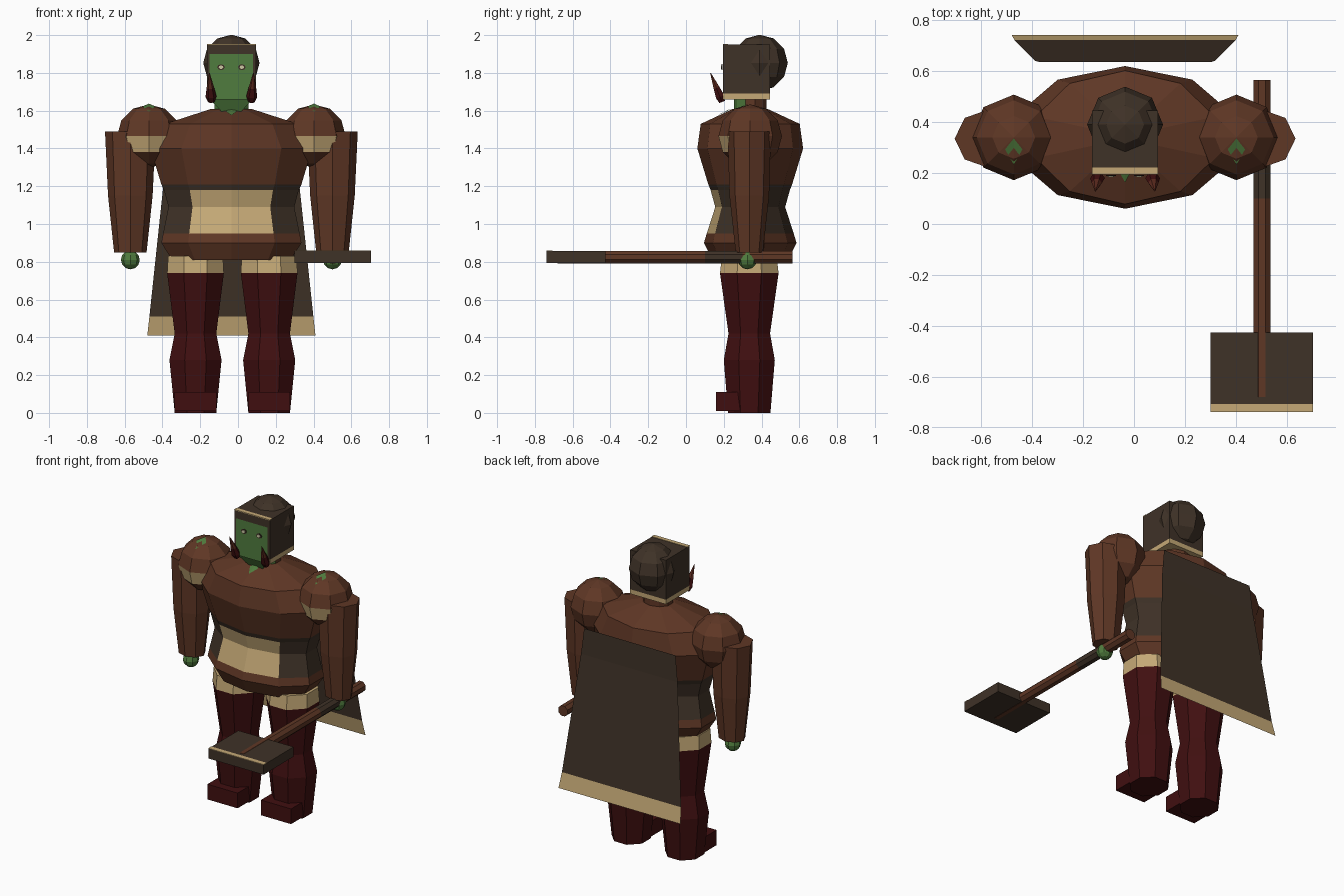
import bpy, bmesh
from math import cos, sin, pi, radians
from mathutils import Vector
from mathutils.bvhtree import BVHTree

if "Cube" in bpy.data.objects:
    bpy.data.objects.remove(bpy.data.objects["Cube"])


def material(name, r, g, b):
    lin = [((c / 255 + 0.055) / 1.055) ** 2.4 for c in (r, g, b)] + [1]
    m = bpy.data.materials.new(name)
    m.use_nodes = True
    m.diffuse_color = lin
    m.node_tree.nodes["Principled BSDF"].inputs["Base Color"].default_value = lin
    return m


BROWN = material("brown leather", 95, 55, 37)
DARK = material("dark iron", 63, 50, 39)
TAN = material("tan trim", 197, 169, 118)
MAROON = material("maroon cloth", 64, 15, 16)
GREEN = material("green skin", 80, 124, 62)
RUST = material("tusk rust", 92, 42, 30)
PALE = material("pale eye", 205, 200, 165)
CX, CY = -0.035, 0.34  # body axis


def finish(name, bm, mats, rule=None):
    """Turn a bmesh into a flat shaded object; rule picks a material per face."""
    bm.normal_update()
    if rule:
        for f in bm.faces:
            f.material_index = rule(f.calc_center_median(), f.normal)
    me = bpy.data.meshes.new(name)
    bm.to_mesh(me)
    bm.free()
    for m in mats:
        me.materials.append(m)
    ob = bpy.data.objects.new(name, me)
    bpy.context.collection.objects.link(ob)
    return ob


def loft(name, x, y, rings, mats, rule=None, n=8, phase=0):
    """Stack elliptical rings given as (z, rx, ry) and cap both ends."""
    bm = bmesh.new()
    loops = []
    for z, rx, ry in rings:
        angles = [radians(phase) + 2 * pi * i / n for i in range(n)]
        loops.append([bm.verts.new((x + rx * cos(a), y + ry * sin(a), z)) for a in angles])
    for a, b in zip(loops, loops[1:]):
        for i in range(n):
            j = (i + 1) % n
            bm.faces.new((a[i], a[j], b[j], b[i]))
    bm.faces.new(loops[0][::-1])
    bm.faces.new(loops[-1])
    return finish(name, bm, mats, rule)


def box(name, lo, hi, mat):
    bm = bmesh.new()
    bmesh.ops.create_cube(bm, size=1)
    for v in bm.verts:
        v.co = [lo[k] + (v.co[k] + 0.5) * (hi[k] - lo[k]) for k in range(3)]
    return finish(name, bm, [mat])


def ball(name, center, r, mats, rule=None, seg=8, rings=6):
    bm = bmesh.new()
    bmesh.ops.create_uvsphere(bm, u_segments=seg, v_segments=rings, radius=r)
    bmesh.ops.translate(bm, vec=center, verts=bm.verts)
    return finish(name, bm, mats, rule)


def skin_patch(name, target, x, back, wide, front, half):
    """Kite shaped patch laid on the upper surface of a part."""
    tree = BVHTree.FromPolygons([v.co for v in target.data.vertices],
                                [p.vertices[:] for p in target.data.polygons])
    bm = bmesh.new()
    vs = []
    for px, py in ((x, back), (x - half, wide), (x, front), (x + half, wide)):
        hit = tree.ray_cast(Vector((px, py, 3)), Vector((0, 0, -1)))[0]
        vs.append(bm.verts.new(hit + Vector((0, -0.002, 0.005))))
    bm.faces.new((vs[0], vs[1], vs[2]))
    bm.faces.new((vs[0], vs[2], vs[3]))
    finish(name, bm, [GREEN])


# Torso with dark belt and tan belly plate
def torso_colour(c, n):
    if 0.95 < c.z < 1.21 and abs(n.z) < 0.9:
        front = n.y < 0 and abs(c.x - CX) < 0.13
        return 2 if front and c.z < 1.18 else 1
    return 0


torso = loft("torso", CX, CY, [
    (0.81, 0.33, 0.2), (0.9, 0.39, 0.245), (0.95, 0.38, 0.23), (1.09, 0.35, 0.185),
    (1.18, 0.375, 0.21), (1.21, 0.39, 0.222), (1.4, 0.45, 0.28),
    (1.53, 0.37, 0.262), (1.61, 0.11, 0.09)],
    [BROWN, DARK, TAN], torso_colour, n=10, phase=90)
skin_patch("chest_skin", torso, CX, 0.245, 0.22, 0.165, 0.03)

# Neck, bare at the front
loft("neck", CX, CY, [(1.55, 0.095, 0.085), (1.68, 0.095, 0.085)], [BROWN, GREEN],
     lambda c, n: int(n.y < -0.2), n=10, phase=90)

# Legs and feet
for side, x in (("left", 0.165), ("right", -0.225)):
    k = 1 / cos(pi / 8)
    profile = [(0, 0.11, 0.112), (0.28, 0.138, 0.135), (0.42, 0.11, 0.11),
               (0.74, 0.15, 0.155), (0.83, 0.145, 0.145)]
    loft(side + "_leg", x, 0.335, [(z, a * k, b * k) for z, a, b in profile],
         [MAROON, TAN], lambda c, n: int(c.z > 0.74), phase=22.5)
    box(side + "_toe", (x - 0.11, 0.16, 0.01), (x + 0.11, 0.3, 0.11), MAROON)

# Arms, shoulders and hands
for side, s in (("left", 1), ("right", -1)):
    ax, sx = CX + s * 0.535, CX + s * 0.437
    loft(side + "_arm", ax, CY - 0.005,
         [(0.85, 0.086, 0.072), (1.15, 0.118, 0.105), (1.49, 0.134, 0.115)], [BROWN])
    shoulder = ball(side + "_shoulder", (sx, CY, 1.465), 0.168, [BROWN, TAN],
                    lambda c, n: int(1.39 < c.z < 1.45 and n.y < -0.2))
    skin_patch(side + "_shoulder_skin", shoulder, sx, 0.338, 0.295, 0.235, 0.034)
    ball(side + "_hand", (ax, 0.325, 0.81), 0.05, [GREEN])

# Helmet
box("helmet_box", (-0.165, 0.197, 1.69), (0.095, 0.445, 1.95), DARK)
box("helmet_trim", (-0.165, 0.197, 1.66), (0.095, 0.445, 1.69), TAN)
box("helmet_brow_trim", (-0.165, 0.195, 1.948), (0.095, 0.222, 1.953), TAN)
ball("helmet_dome", (CX, 0.39, 1.853), 0.149, [DARK])

# Face with chin, eyes and tusks
bm = bmesh.new()
outline = [(-0.115, 1.9), (-0.115, 1.66), (-0.075, 1.62), (-0.03, 1.57),
           (0.03, 1.57), (0.075, 1.62), (0.115, 1.66), (0.115, 1.9)]
bm.faces.new([bm.verts.new((CX + x, 0.192, z)) for x, z in outline if z > 1.65])
finish("face", bm, [GREEN])
bm = bmesh.new()
bm.faces.new([bm.verts.new((CX + x, 0.2 + (1.66 - z) * 0.5, z)) for x, z in outline if z < 1.67])
finish("chin", bm, [GREEN])
for side, s in (("left", 1), ("right", -1)):
    x = CX + s * 0.055
    for part, r, depth, mat in (("socket", 0.02, 0.004, DARK), ("eye", 0.012, 0.008, PALE)):
        ob = loft(side + "_" + part, 0, 0, [(0, r, r * 0.8), (depth, r, r * 0.8)], [mat])
        ob.location = (x, 0.192, 1.83)
        ob.rotation_euler.x = pi / 2
    tusk = loft(side + "_tusk", 0, 0, [(-0.03, 0.018, 0.018), (0, 0.029, 0.026),
                (0.05, 0.02, 0.018), (0.135, 0.002, 0.002)], [MAROON, RUST],
                lambda c, n: int(c.z > 0.03), n=6)
    tusk.location = (CX + s * 0.108, 0.18, 1.675)
    tusk.rotation_euler = (radians(22), radians(4 * s), 0)

# Cape: one sheet flaring out and down, with a tan hem
bm = bmesh.new()
rows = [[bm.verts.new((CX + s * h, y, z)) for s in (-1, 1)] for z, y, h in (
    (1.45, 0.635, 0.333), (1.28, 0.64, 0.352), (1.0, 0.67, 0.382),
    (0.51, 0.722, 0.434), (0.41, 0.742, 0.445))]
for a, b in zip(rows, rows[1:]):
    bm.faces.new((a[0], a[1], b[1], b[0]))
finish("cape", bm, [DARK, TAN], lambda c, n: int(c.z < 0.51))

# Hammer held forward in the left hand
shaft = loft("hammer_shaft", 0, 0, [(z, 0.036, 0.036) for z in (-0.565, -0.3, -0.1, 0.68)],
             [BROWN, DARK], lambda c, n: int(-0.3 < c.z < -0.1), phase=22.5)
shaft.location = (0.502, 0, 0.825)
shaft.rotation_euler.x = pi / 2
box("hammer_head", (0.3, -0.738, 0.793), (0.703, -0.425, 0.857), DARK)
box("hammer_trim", (0.3, -0.738, 0.856), (0.703, -0.707, 0.86), TAN)
